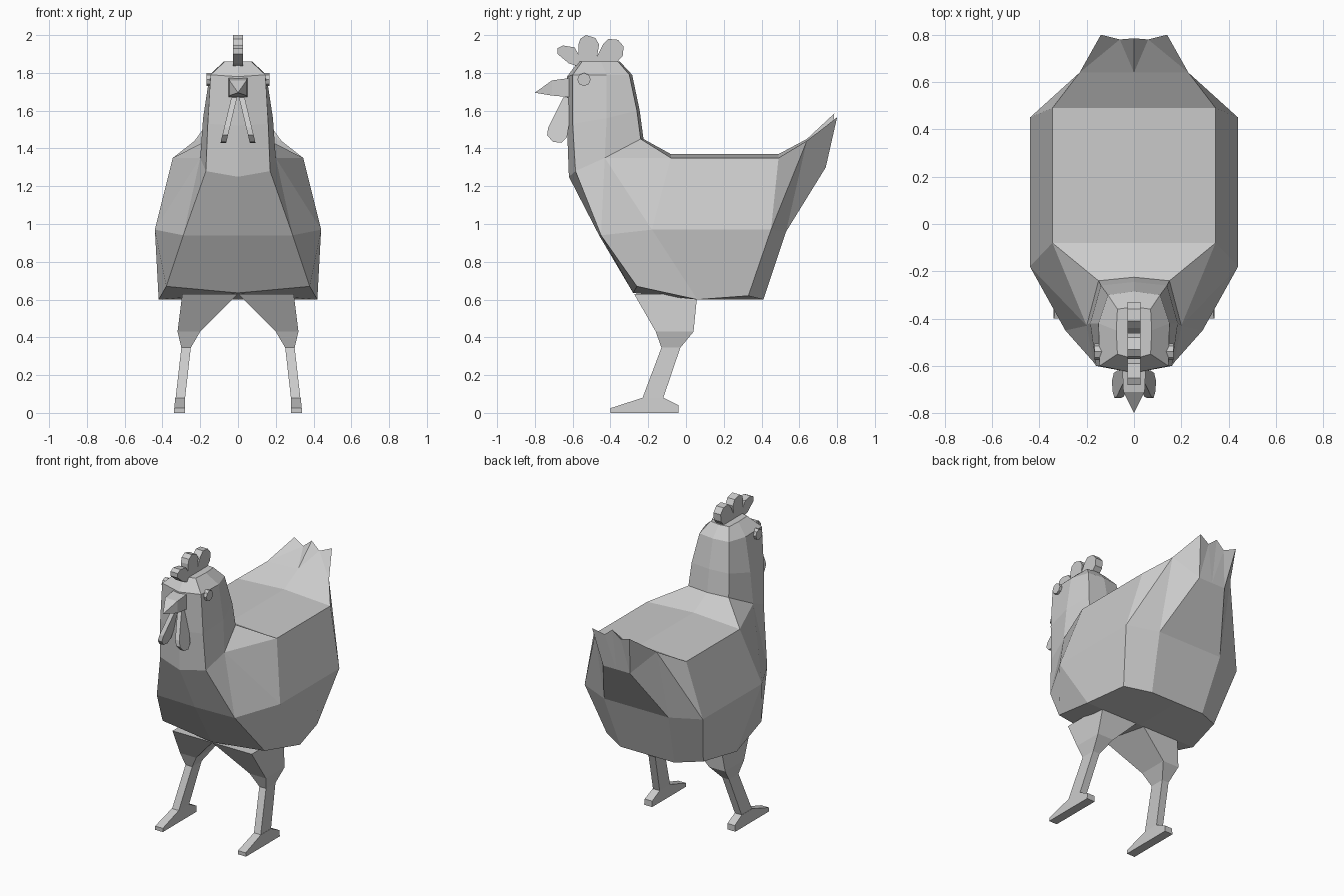
import bpy
import bmesh

cube = bpy.data.objects.get("Cube")
if cube:
    bpy.data.objects.remove(cube, do_unlink=True)

grey = bpy.data.materials.new("plain_grey")
grey.use_nodes = True
grey.diffuse_color = (0.6, 0.6, 0.6, 1)
grey.node_tree.nodes["Principled BSDF"].inputs["Base Color"].default_value = (0.6, 0.6, 0.6, 1)


def make_object(name, faces):
    # Closed flat-shaded mesh from faces given as lists of points
    bm = bmesh.new()
    for face in faces:
        bm.faces.new([bm.verts.new(point) for point in face])
    bmesh.ops.remove_doubles(bm, verts=bm.verts, dist=0.0005)
    bmesh.ops.recalc_face_normals(bm, faces=bm.faces)
    mesh = bpy.data.meshes.new(name)
    bm.to_mesh(mesh)
    bm.free()
    mesh.materials.append(grey)
    obj = bpy.data.objects.new(name, mesh)
    bpy.context.collection.objects.link(obj)


def mirrored(faces):
    return [[(-x, y, z) for x, y, z in face] for face in faces]


def loft(rings, closed):
    # Quads between consecutive rings of equal length
    faces = []
    for low, high in zip(rings, rings[1:]):
        count = len(low)
        for i in range(count if closed else count - 1):
            j = (i + 1) % count
            faces.append([low[i], low[j], high[j], high[i]])
    return faces


def slab(profile, inner, outer):
    # Extrude a (y, z) profile between two functions giving x from z
    near = [(inner(z), y, z) for y, z in profile]
    far = [(outer(z), y, z) for y, z in profile]
    return loft([near, far], True) + [near, far]


def pair(part, faces):
    make_object("left_" + part, faces)
    make_object("right_" + part, mirrored(faces))


# Body landmarks on the left half
body = {
    "keel_front": (0, -.28, .635),
    "keel_corner": (.38, -.26, .67),
    "belly_mid": (0, .06, .6),
    "belly_side": (.42, .06, .6),
    "rump_side": (.36, .33, .62),
    "rump_low": (.2, .41, .6),
    "rump_mid": (0, .41, .6),
    "breast_mid": (0, -.46, .94),
    "breast_side": (.29, -.45, .94),
    "flank_front": (.44, -.18, .97),
    "flank_rear": (.44, .45, .97),
    "stern_side": (.24, .53, .96),
    "stern_mid": (0, .53, .96),
    "back_front": (.345, -.08, 1.35),
    "back_front_mid": (0, -.08, 1.37),
    "back_rear": (.345, .49, 1.35),
    "back_rear_mid": (0, .49, 1.37),
    "tail_root": (.23, .64, 1.44),
    "tail_root_mid": (0, .64, 1.45),
    "tail_under": (.1, .74, 1.3),
    "tail_under_mid": (0, .74, 1.3),
    "tail_tip": (.14, .8, 1.565),
    "tail_notch": (.06, .78, 1.535),
    "tail_tip_mid": (0, .785, 1.585),
}

# Neck and head half rings, front to back
neck_base = [(0, -.62, 1.25), (.17, -.585, 1.28), (.2, -.43, 1.35), (.15, -.24, 1.45), (0, -.225, 1.45)]
neck = [(0, -.63, 1.52), (.16, -.6, 1.53), (.185, -.42, 1.56), (.14, -.26, 1.6), (0, -.245, 1.6)]
brow = [(0, -.63, 1.78), (.145, -.6, 1.79), (.15, -.42, 1.79), (.11, -.3, 1.79), (0, -.285, 1.79)]
crown = [(0, -.57, 1.86), (.07, -.55, 1.86), (.075, -.45, 1.86), (.07, -.36, 1.86), (0, -.35, 1.86)]
for key, point in zip(("throat_mid", "throat", "neck_side", "nape", "nape_mid"), neck_base):
    body[key] = point

# Facets of the breast, flanks, back and tail
panels = [
    "keel_front keel_corner breast_side breast_mid",
    "keel_corner belly_side flank_front breast_side",
    "belly_side rump_side flank_rear flank_front",
    "rump_side rump_low stern_side flank_rear",
    "rump_low rump_mid stern_mid stern_side",
    "keel_front keel_corner belly_side belly_mid",
    "belly_mid belly_side rump_side rump_low rump_mid",
    "breast_mid breast_side throat throat_mid",
    "breast_side neck_side throat",
    "breast_side flank_front neck_side",
    "flank_front back_front neck_side",
    "neck_side back_front nape",
    "nape back_front back_front_mid nape_mid",
    "back_front back_rear back_rear_mid back_front_mid",
    "flank_front flank_rear back_rear back_front",
    "back_rear tail_root tail_root_mid back_rear_mid",
    "flank_rear tail_root back_rear",
    "flank_rear stern_side tail_root",
    "stern_side tail_under tail_root",
    "stern_side stern_mid tail_under_mid tail_under",
    "tail_root tail_under tail_tip",
    "tail_root tail_tip tail_notch",
    "tail_root tail_notch tail_root_mid",
    "tail_root_mid tail_notch tail_tip_mid",
    "tail_under tail_tip tail_notch",
    "tail_under tail_notch tail_under_mid",
    "tail_under_mid tail_notch tail_tip_mid",
]
half = [[body[key] for key in panel.split()] for panel in panels]
half += loft([neck_base, neck, brow, crown], False) + [crown]
make_object("body_and_head", half + mirrored(half))

# Three-lobed comb
comb = [(-.56, 1.83), (-.62, 1.85), (-.68, 1.9), (-.68, 1.93), (-.65, 1.945), (-.59, 1.935),
        (-.57, 1.9), (-.57, 1.95), (-.56, 1.98), (-.53, 2), (-.48, 1.985), (-.46, 1.95),
        (-.47, 1.89), (-.44, 1.95), (-.41, 1.98), (-.36, 1.975), (-.33, 1.94), (-.335, 1.89),
        (-.39, 1.83)]
make_object("comb", slab(comb, lambda z: -.027, lambda z: .027))


# Rectangular level ring for the legs, upright one for the beak
def leg_ring(inner, outer, front, back, z):
    return [(inner, front, z), (outer, front, z), (outer, back, z), (inner, back, z)]


def beak_ring(y, width, low, high):
    return [(-width, y, low), (width, y, low), (width, y, high), (-width, y, high)]


# Beak
root = beak_ring(-.6, .05, 1.67, 1.775)
bridge = beak_ring(-.71, .045, 1.68, 1.76)
tip = (0, -.8, 1.695)
point_faces = [[bridge[i], bridge[(i + 1) % 4], tip] for i in range(4)]
make_object("beak", [root] + loft([root, bridge], True) + point_faces)

# Wattles splay outward toward the bottom
wattle = [(-.62, 1.67), (-.65, 1.67), (-.73, 1.51), (-.735, 1.47), (-.705, 1.435),
          (-.66, 1.43), (-.63, 1.46), (-.62, 1.52)]
pair("wattle", slab(wattle, lambda z: .005 + (1.67 - z) * .24, lambda z: .035 + (1.67 - z) * .24))

# Eyes
bm = bmesh.new()
bmesh.ops.create_circle(bm, segments=8, radius=.035)
eye = [(-.54 + v.co.x, 1.765 + v.co.y) for v in bm.verts]
bm.free()
pair("eye", slab(eye, lambda z: .13, lambda z: .167))

# Legs and feet
rings = [
    leg_ring(0, .295, -.275, .06, .63),
    leg_ring(.2, .32, -.16, .04, .43),
    leg_ring(.25, .3, -.13, -.03, .345),
    leg_ring(.28, .33, -.23, -.12, .08),
]
pair("leg", loft(rings, True) + [rings[0], rings[-1]])
foot = [(-.4, 0), (-.4, .025), (-.23, .08), (-.12, .08), (-.04, .04), (-.04, 0)]
pair("foot", slab(foot, lambda z: .28, lambda z: .34 - z * .1))
